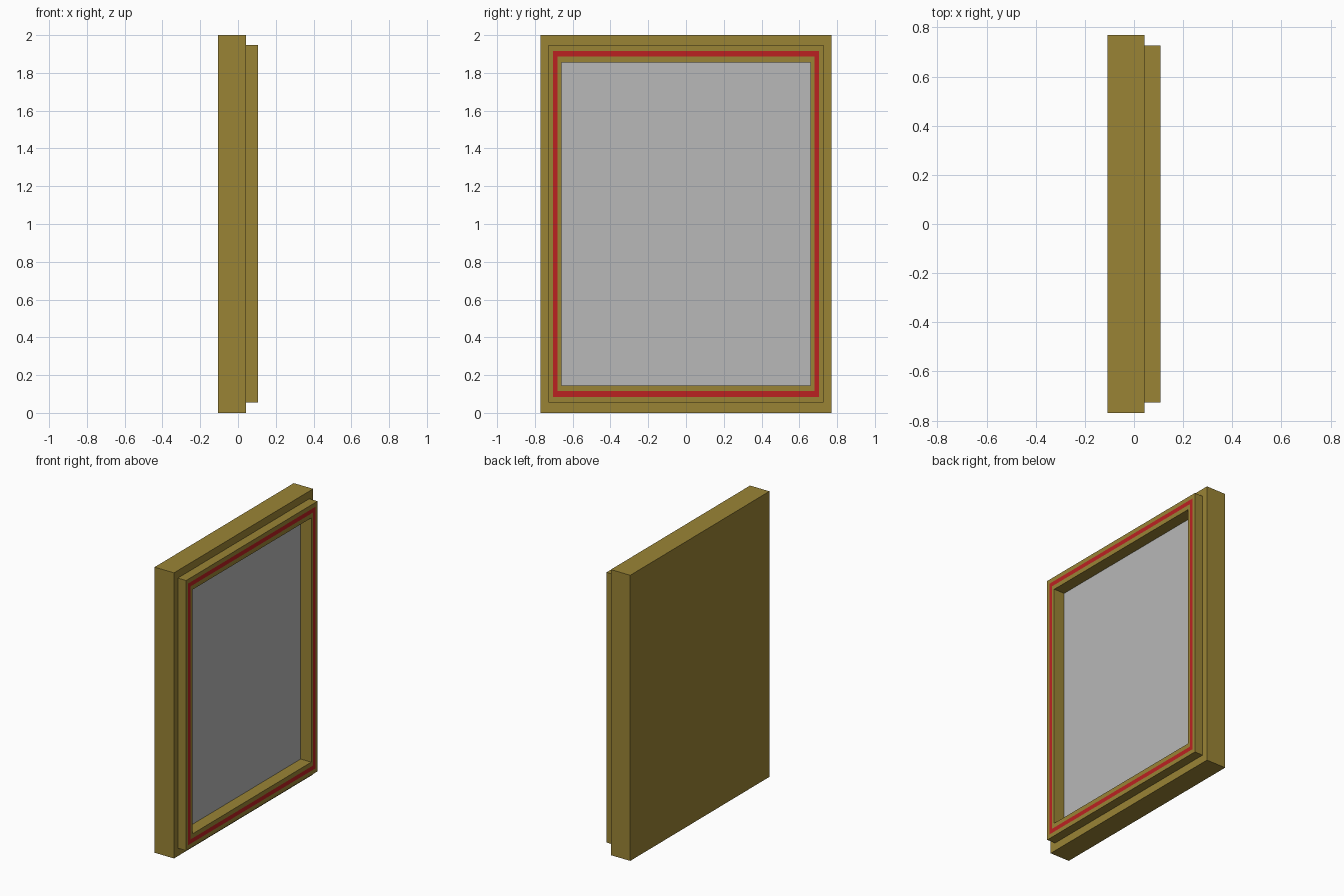
import bpy
import bmesh

cube = bpy.data.objects.get("Cube")
if cube:
    bpy.data.objects.remove(cube, do_unlink=True)


def linear(c):
    c /= 255
    return c / 12.92 if c <= 0.04045 else ((c + 0.055) / 1.055) ** 2.4


def material(name, r, g, b):
    mat = bpy.data.materials.new(name)
    mat.use_nodes = True
    color = (linear(r), linear(g), linear(b), 1)
    mat.diffuse_color = color
    mat.node_tree.nodes["Principled BSDF"].inputs["Base Color"].default_value = color
    return mat


def loft(name, mat, rings, cap_start=False, cap_end=False):
    """Join rectangles (x, half width, bottom, top) into a stepped shell."""
    bm = bmesh.new()
    loops = [[bm.verts.new((x, y, z)) for y, z in
              ((-w, low), (w, low), (w, high), (-w, high))]
             for x, w, low, high in rings]
    for a, b in zip(loops, loops[1:]):
        for i in range(4):
            j = (i + 1) % 4
            bm.faces.new((a[i], a[j], b[j], b[i]))
    if cap_start:
        bm.faces.new(loops[0][::-1])
    if cap_end:
        bm.faces.new(loops[-1])
    mesh = bpy.data.meshes.new(name)
    bm.to_mesh(mesh)
    bm.free()
    mesh.materials.append(mat)
    obj = bpy.data.objects.new(name, mesh)
    bpy.context.collection.objects.link(obj)
    return obj


gold = material("old gold", 154, 132, 53)
red = material("red", 187, 33, 33)
grey = material("light grey", 184, 184, 184)

# Depths along x
BACK, STEP, RIM, RECESS = -0.107, 0.043, 0.107, 0.025

# Nested outlines: half width, bottom, top
slab = (0.77, 0, 2)
raised = (0.727, 0.055, 1.947)
stripe_out = (0.705, 0.085, 1.917)
stripe_in = (0.679, 0.115, 1.887)
opening = (0.658, 0.146, 1.856)

# Backing slab with the raised border
loft("frame_body", gold,
     [(BACK, *slab), (STEP, *slab), (STEP, *raised), (RIM, *raised), (RIM, *stripe_out)],
     cap_start=True)

# Painted band around the border
loft("border_stripe", red, [(RIM, *stripe_out), (RIM, *stripe_in)])

# Inner lip and walls of the recess
loft("inner_lip", gold, [(RIM, *stripe_in), (RIM, *opening), (RECESS, *opening)])

# Flat panel at the bottom of the recess
loft("panel", grey, [(RECESS, *opening)], cap_end=True)
